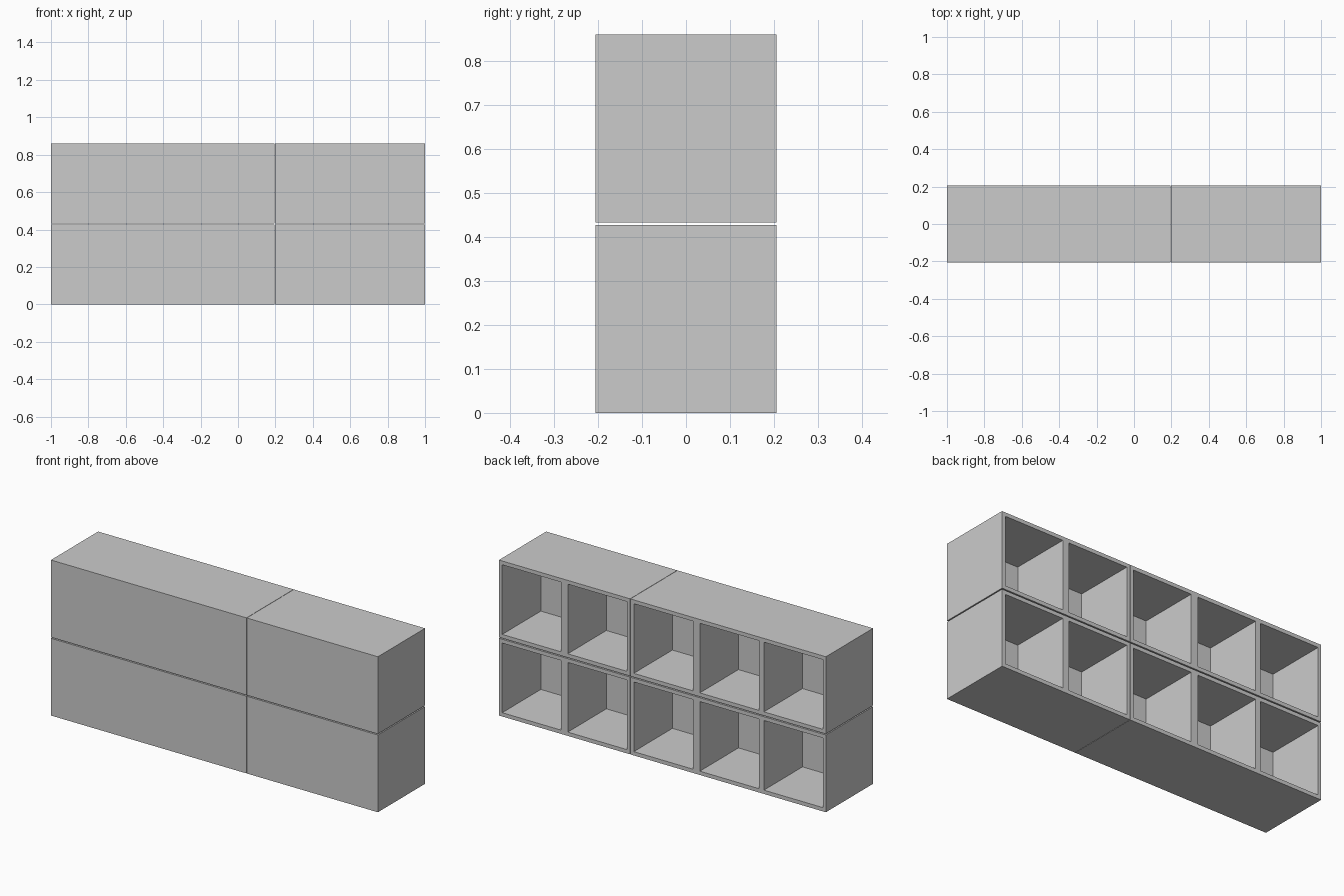
import bpy, bmesh

if "Cube" in bpy.data.objects:
    bpy.data.objects.remove(bpy.data.objects["Cube"])

HALF_DEPTH = 0.206
MODULE_H = 0.427
LEVELS = [0.0, 0.433]          # two stacked rows with a thin gap
WALL = 0.021                   # top and bottom board thickness
INNER_Y = -0.131               # inner face of the closed front
OPENING_W = 0.361


def box(name, x0, x1, y0, y1, z0, z1):
    bm = bmesh.new()
    bmesh.ops.create_cube(bm, size=1)
    for v in bm.verts:
        v.co.x = x1 if v.co.x > 0 else x0
        v.co.y = y1 if v.co.y > 0 else y0
        v.co.z = z1 if v.co.z > 0 else z0
    me = bpy.data.meshes.new(name)
    bm.to_mesh(me)
    bm.free()
    ob = bpy.data.objects.new(name, me)
    bpy.context.collection.objects.link(ob)
    return ob


# Each unit: name, x range, left edges of its compartments
UNITS = [
    ("triple_unit", -1.0, 0.196, [-0.982, -0.590, -0.186]),
    ("double_unit", 0.198, 1.0, [0.218, 0.619]),
]

for level, z in zip(("lower", "upper"), LEVELS):
    for name, x0, x1, lefts in UNITS:
        # carcass block, flush front
        unit = box(f"{level}_{name}", x0, x1, -HALF_DEPTH, HALF_DEPTH, z, z + MODULE_H)
        # compartments open to the back
        for i, x in enumerate(lefts):
            cut = box(f"{level}_{name}_cutter_{i}", x, x + OPENING_W,
                      INNER_Y, HALF_DEPTH + 0.1, z + WALL, z + MODULE_H - WALL)
            cut.hide_render = True
            cut.hide_set(True)
            mod = unit.modifiers.new("compartment", 'BOOLEAN')
            mod.operation = 'DIFFERENCE'
            mod.solver = 'EXACT'
            mod.object = cut
